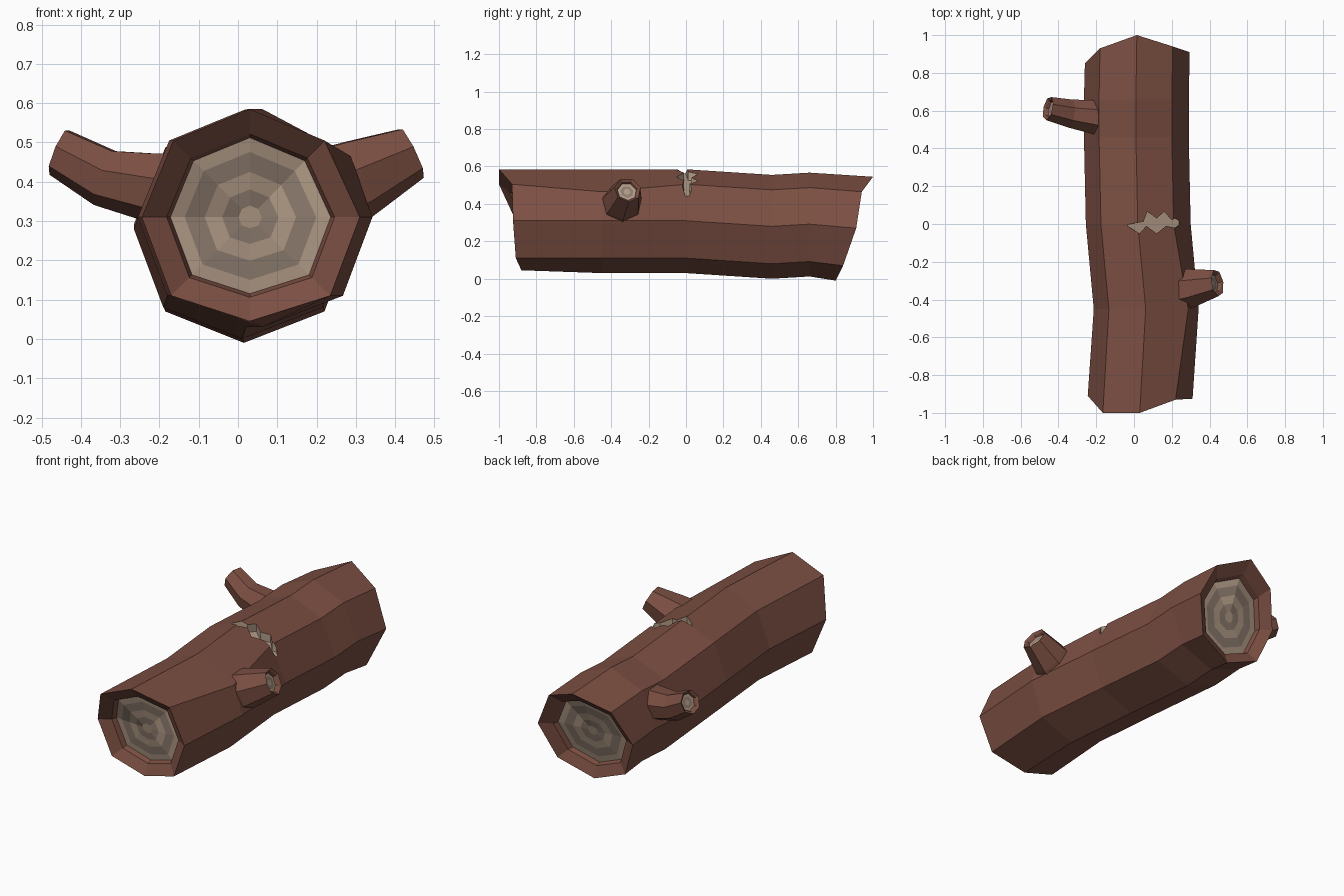
import bpy, bmesh, math
from mathutils import Vector

if "Cube" in bpy.data.objects:
    bpy.data.objects.remove(bpy.data.objects["Cube"])


def material(name, rgb):
    m = bpy.data.materials.new(name)
    m.diffuse_color = (*rgb, 1)
    m.use_nodes = True
    m.node_tree.nodes["Principled BSDF"].inputs["Base Color"].default_value = m.diffuse_color
    return m


MATS = [material("bark", (0.20, 0.078, 0.055)),
        material("light_wood", (0.46, 0.34, 0.25)),
        material("dark_wood", (0.28, 0.21, 0.165))]
BARK, LIGHT, DARK = 0, 1, 2


def loft(name, loops, bands, first, last):
    """Skin a chain of loops; bands holds the material of each gap."""
    bm = bmesh.new()
    rows = [[bm.verts.new(p) for p in loop] for loop in loops]
    n = len(rows[0])
    for a, b, mat in zip(rows, rows[1:], bands):
        for i in range(n):
            j = (i + 1) % n
            bm.faces.new((a[i], a[j], b[j], b[i])).material_index = mat
    bm.faces.new(rows[0][::-1]).material_index = first
    bm.faces.new(rows[-1]).material_index = last
    bmesh.ops.recalc_face_normals(bm, faces=bm.faces[:])
    me = bpy.data.meshes.new(name)
    bm.to_mesh(me)
    bm.free()
    ob = bpy.data.objects.new(name, me)
    bpy.context.collection.objects.link(ob)
    for m in MATS:
        me.materials.append(m)
    return ob


def cut_end(rim, inward, steps, fractions):
    """Recessed sawn end: bark lip, then growth rings towards the centre."""
    c = sum(rim, Vector()) / len(rim)
    out = [[c + (p - c) * s + inward * d for p in rim] for s, d in steps]
    s, d = steps[-1]
    out += [[c + (p - c) * s * f + inward * d for p in rim] for f in fractions]
    bands = [BARK] * len(steps) + [(LIGHT, DARK)[i % 2] for i in range(len(fractions))]
    return out, bands


# Trunk: one octagon carried along y with small shifts, ragged sawn ends
octagon = [(0.02, 0.585), (0.21, 0.505), (0.30, 0.31), (0.225, 0.11),
           (0.02, 0.03), (-0.18, 0.11), (-0.255, 0.31), (-0.175, 0.505)]
front_y = [-1, -0.93, -0.925, -0.91, -0.88, -0.89, -0.91, -1]
back_y = [1, 0.94, 0.91, 0.84, 0.80, 0.81, 0.85, 0.93]
stations = [(front_y, 0.01, 0), ([-0.45] * 8, 0.042, 0), ([0] * 8, 0, 0),
            ([0.46] * 8, -0.01, -0.03), ([0.66] * 8, -0.01, -0.018),
            (back_y, -0.005, -0.04)]
trunk = [[Vector((x + dx, y, z + dz)) for (x, z), y in zip(octagon, ys)]
         for ys, dx, dz in stations]
trunk[1][1] += Vector((0.035, 0, -0.04))
trunk[0][4].z += 0.015
steps = [(0.77, 0.04), (0.735, 0.07)]
fractions = (0.82, 0.57, 0.35, 0.145)
fr, fb = cut_end(trunk[0], Vector((0, 1, 0)), steps, fractions)
br, bb = cut_end(trunk[-1], Vector((0, -1, 0)), steps, fractions)
log = loft("log_trunk", fr[::-1] + trunk + br,
           fb[::-1] + [BARK] * 5 + bb, LIGHT, LIGHT)

# Jagged crack across the top, cut down to a sloping wood floor
crack = [(-0.045, -0.005), (0.05, 0.012), (0.07, 0.065), (0.12, 0.03),
         (0.16, 0.065), (0.20, 0.02), (0.22, 0.03), (0.255, 0.005),
         (0.215, -0.02), (0.17, -0.01), (0.12, -0.05), (0.065, -0.01), (0.03, -0.05)]
cutter = loft("crack_cutter",
              [[Vector((x, y, 0.548 - 0.44 * x)) for x, y in crack],
               [Vector((x, y, 0.8)) for x, y in crack]], [LIGHT], LIGHT, LIGHT)
cutter.hide_render = True
mod = log.modifiers.new("crack", 'BOOLEAN')
mod.operation = 'DIFFERENCE'
mod.solver = 'EXACT'
mod.object = cutter
bpy.context.view_layer.objects.active = log
bpy.ops.object.modifier_apply(modifier="crack")
bpy.data.objects.remove(cutter)


# Branch stubs: seven-sided tubes along (centre, radius, axis) points
def branch(name, path, sides=7):
    loops = []
    for c, r, axis in path:
        axis = Vector(axis).normalized()
        u = axis.cross(Vector((0, 0, 1))).normalized()
        v = u.cross(axis)
        loops.append([Vector(c) + r * (u * math.cos(a) + v * math.sin(a))
                      for a in (math.tau * (i + 0.25) / sides for i in range(sides))])
    ends, bands = cut_end(loops[-1], -axis, [(0.8, 0.01), (0.72, 0.025)], (0.7, 0.35))
    loft(name, loops + ends, [BARK] * (len(loops) - 1) + bands, BARK, LIGHT)


branch("right_branch", [((0.22, -0.355, 0.375), 0.12, (0.93, 0.1, 0.36)),
                        ((0.31, -0.34, 0.413), 0.105, (0.93, 0.1, 0.36)),
                        ((0.442, -0.312, 0.475), 0.072, (0.9, 0.15, 0.44))])
branch("left_branch", [((-0.17, 0.56, 0.385), 0.10, (-1, 0.1, 0.15)),
                       ((-0.22, 0.568, 0.39), 0.092, (-1, 0.1, 0.2)),
                       ((-0.34, 0.585, 0.413), 0.077, (-0.93, 0.15, 0.36)),
                       ((-0.456, 0.612, 0.477), 0.064, (-0.9, 0.2, 0.38))])
